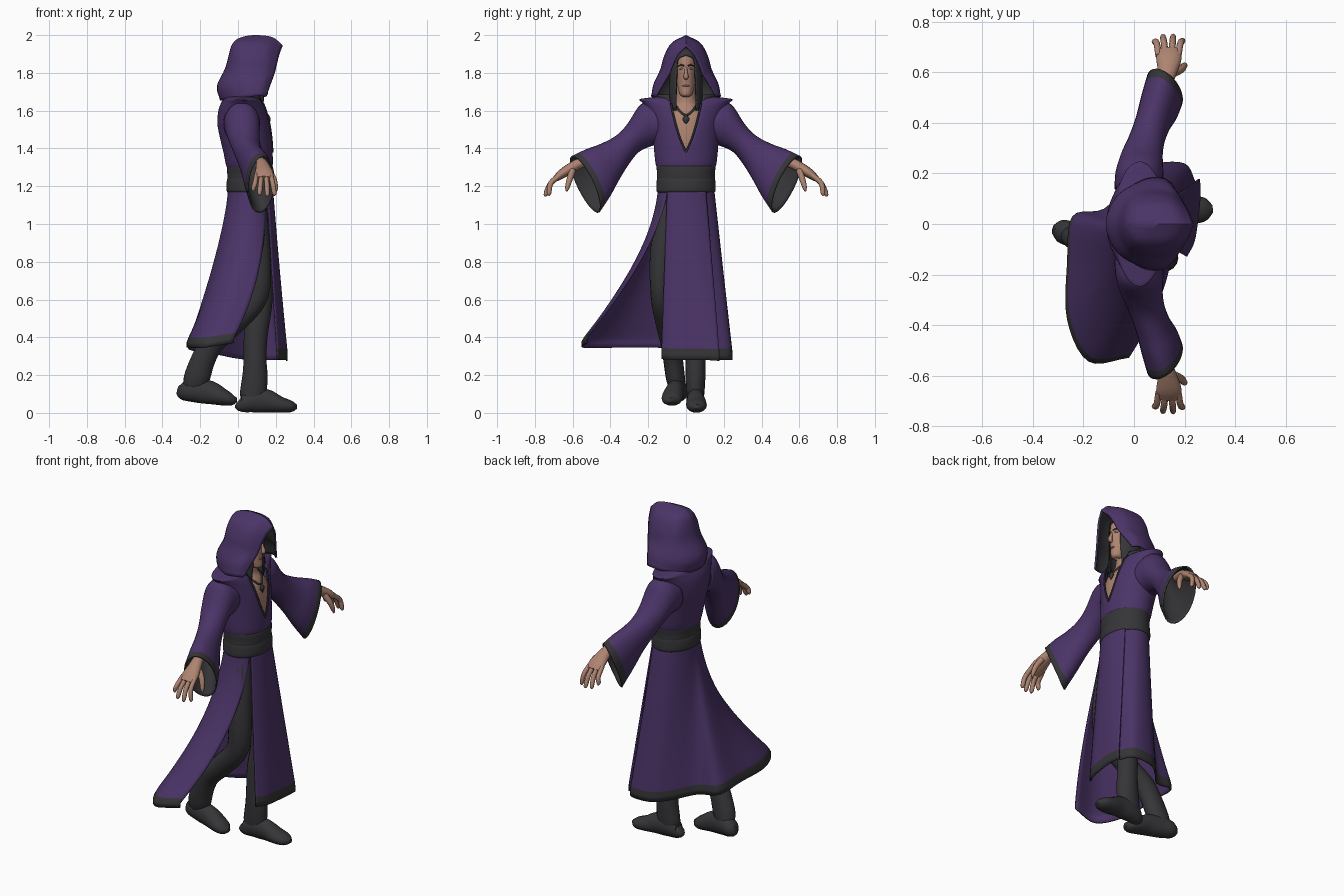
import bpy, bmesh, math
from mathutils import Vector


def material(name, rgb):
    m = bpy.data.materials.new(name)
    m.diffuse_color = (*rgb, 1)
    return m


PURPLE = material("purple cloth", (0.07, 0.034, 0.136))
DARK = material("charcoal cloth", (0.036, 0.036, 0.04))
SKIN = material("skin", (0.42, 0.23, 0.165))
LIPS = material("lips", (0.3, 0.16, 0.115))


def spline(rows, n=4):
    """Catmull-Rom through tuples of any length."""
    rows = [tuple(r) for r in rows]
    first = tuple(2 * a - b for a, b in zip(rows[0], rows[1]))
    last = tuple(2 * a - b for a, b in zip(rows[-1], rows[-2]))
    p = [first] + rows + [last]
    out = []
    for i in range(1, len(p) - 2):
        for k in range(n):
            t = k / n
            out.append(tuple(0.5 * (2 * b + (c - a) * t + (2 * a - 5 * b + 4 * c - d) * t * t
                                    + (3 * b - a - 3 * c + d) * t ** 3)
                             for a, b, c, d in zip(p[i - 1], p[i], p[i + 1], p[i + 2])))
    return out + [rows[-1]]


def grid(name, rows, mats, closed=False, caps=False, thick=0, offset=0, mirror=False,
         trim=2.0, trim_index=1, base_index=0):
    """Skin a list of point rows; rows past the trim fraction get the trim colour."""
    bm = bmesh.new()
    vs = [[bm.verts.new(p) for p in r] for r in rows]
    m = len(rows[0])
    for i in range(len(rows) - 1):
        for j in range(m if closed else m - 1):
            k = (j + 1) % m
            f = bm.faces.new((vs[i][j], vs[i][k], vs[i + 1][k], vs[i + 1][j]))
            f.material_index = trim_index if (i + 0.5) / (len(rows) - 1) > trim else base_index
    if caps:
        bm.faces.new(vs[0][::-1])
        bm.faces.new(vs[-1])
    bmesh.ops.remove_doubles(bm, verts=bm.verts, dist=0.0004)
    if caps:
        bmesh.ops.recalc_face_normals(bm, faces=bm.faces)
    bm.normal_update()
    mid = sum((v.co for v in bm.verts), Vector()) / len(bm.verts)
    if sum(f.normal.dot(f.calc_center_median() - mid) * f.calc_area() for f in bm.faces) < 0:
        bmesh.ops.reverse_faces(bm, faces=bm.faces)
    me = bpy.data.meshes.new(name)
    bm.to_mesh(me)
    bm.free()
    for mat in mats:
        me.materials.append(mat)
    ob = bpy.data.objects.new(name, me)
    bpy.context.collection.objects.link(ob)
    if mirror:
        mod = ob.modifiers.new("mirror", 'MIRROR')
        mod.use_axis = (False, True, False)
    if thick:
        mod = ob.modifiers.new("thickness", 'SOLIDIFY')
        mod.thickness = thick
        mod.material_offset = offset
    return ob


def tube(name, rows, mat, side=(0, 1, 0), n=16, mirror=False):
    """Rows are x, y, z, half-width along side, half-width across it."""
    rows = spline(rows)
    pts = [Vector(r[:3]) for r in rows]
    rings = []
    for i, r in enumerate(rows):
        t = (pts[min(i + 1, len(pts) - 1)] - pts[max(i - 1, 0)]).normalized()
        u = Vector(side)
        u = (u - t * u.dot(t)).normalized()
        v = t.cross(u)
        ring = []
        for k in range(n):
            a = math.tau * k / n
            p = pts[i] + u * r[3] * math.cos(a) + v * r[4] * math.sin(a)
            p.z = max(p.z, 0)
            ring.append(p)
        rings.append(ring)
    return grid(name, rings, [mat], closed=True, caps=True, mirror=mirror)


def shell(name, rows, mats, n=48, **kw):
    """Upright shell; rows are z, centre x, half x, half y, half-width of front opening."""
    rings = []
    for z, cx, hx, hy, v in spline(rows):
        a0 = math.asin(min(1, max(0, v) / hy))
        rings.append([(cx + hx * math.cos(a), hy * math.sin(a), z)
                      for a in (a0 + (math.tau - 2 * a0) * k / n for k in range(n + 1))])
    return grid(name, rings, mats, **kw)


# robe top, open in a V at the chest
top_rows = [(1.28, .062, .11, .145, 0), (1.315, .06, .124, .16, 0), (1.38, .053, .13, .168, 0),
            (1.45, .043, .137, .174, .03), (1.53, .032, .141, .185, .055), (1.6, .026, .13, .208, .072),
            (1.64, .025, .115, .23, .08), (1.66, .022, .1, .247, .085), (1.668, .02, .095, .2, .09),
            (1.678, .015, .09, .13, .09)]
shell("robe_top", top_rows, [PURPLE], thick=.006)
edge = []
for z, cx, hx, hy, v in top_rows[2:7]:
    edge.append((cx + hx * math.sqrt(1 - (v / hy) ** 2), v, z, .005, .005))
tube("neckline_trim", edge, DARK, n=8, mirror=True)

# chest, neck and head
shell("chest_and_neck", [(1.34, .06, .108, .15, 0), (1.45, .045, .124, .155, 0), (1.55, .036, .122, .145, 0),
                         (1.6, .04, .1, .1, 0), (1.64, .055, .062, .062, 0), (1.7, .06, .055, .05, 0),
                         (1.76, .06, .05, .045, 0)], [SKIN])
for ob in [
    shell("head", [(1.672, .135, .012, .012, 0), (1.685, .125, .042, .032, 0), (1.73, .107, .06, .045, 0),
                   (1.78, .092, .08, .052, 0), (1.84, .087, .085, .056, 0), (1.9, .08, .08, .052, 0),
                   (1.93, .08, .04, .03, 0)], [SKIN]),
    tube("nose", [(.166, 0, 1.835, .006, .006), (.177, 0, 1.8, .009, .01), (.182, 0, 1.778, .014, .012),
                  (.17, 0, 1.768, .008, .006)], SKIN, n=10),
    tube("mouth", [(.158, -.02, 1.73, .003, .003), (.167, 0, 1.733, .005, .005),
                   (.158, .02, 1.73, .003, .003)], LIPS, side=(0, 0, 1), n=8),
    tube("brow", [(.171, .01, 1.838, .004, .003), (.165, .027, 1.842, .004, .004),
                  (.15, .042, 1.836, .003, .003)], DARK, side=(0, 0, 1), n=8, mirror=True),
    tube("eye", [(.168, .014, 1.822, .002, .002), (.164, .024, 1.823, .005, .004),
                 (.155, .034, 1.821, .002, .002)], LIPS, side=(0, 0, 1), n=8, mirror=True),
    shell("hair", [(1.6, .08, .08, .085, .055), (1.7, .08, .09, .088, .054), (1.8, .08, .092, .085, .05),
                   (1.87, .08, .092, .072, .045), (1.895, .08, .09, .065, 0), (1.92, .08, .075, .05, 0),
                   (1.935, .08, .02, .02, 0)], [DARK], thick=.008)]:
    ob.location.x = -.01  # face sits back in the hood

# necklace
tube("necklace", [(.05, .062, 1.645, .006, .006), (.122, .045, 1.612, .006, .006),
                  (.148, .02, 1.585, .006, .006), (.157, 0, 1.575, .006, .006)], DARK, side=(0, 0, 1), n=8, mirror=True)
tube("pendant", [(.159, 0, 1.578, .004, .004), (.163, 0, 1.555, .018, .01), (.165, 0, 1.53, .003, .003)], DARK, n=10)

# hood: five arches from the opening to the back, each from hem to crown
arches = [
    [(.15, .163, 1.675), (.177, .118, 1.75), (.195, .09, 1.8), (.207, .07, 1.85), (.22, .045, 1.9), (.237, 0, 1.945)],
    [(.11, .184, 1.68), (.13, .162, 1.75), (.143, .126, 1.81), (.15, .108, 1.88), (.16, .07, 1.95), (.18, 0, 1.99)],
    [(.03, .174, 1.67), (.04, .167, 1.74), (.05, .135, 1.82), (.06, .115, 1.89), (.07, .075, 1.96), (.08, 0, 2.0)],
    [(-.058, .108, 1.655), (-.065, .114, 1.73), (-.027, .102, 1.82), (-.015, .087, 1.9), (0, .057, 1.96), (.01, 0, 1.986)],
    [(-.095, 0, 1.655), (-.112, 0, 1.73), (-.07, 0, 1.82), (-.05, 0, 1.89), (-.036, 0, 1.942), (-.018, 0, 1.968)]]
levels = []
for j in range(6):
    half = [a[j] for a in arches]
    full = half + [(x, -y, z) for x, y, z in half[-2::-1]]
    levels.append([c for p in spline(full) for c in p])
flat = spline(levels)
grid("hood", [[r[k:k + 3] for k in range(0, len(r), 3)] for r in flat], [PURPLE, DARK], thick=.01, offset=1)
shell("hood_lining", [(1.58, .04, .106, .105, .075), (1.64, .035, .114, .14, .083),
                      (1.685, .03, .1, .158, .09)], [DARK], thick=.006)

# bell sleeves: top y, top z, bottom y, bottom z, centre x, half depth, forward turn of opening
sleeve = []
for ty, tz, by, bz, cx, hx, turn in spline([
        (.15, 1.64, .13, 1.42, .02, .098, 0), (.237, 1.635, .185, 1.412, .022, .094, 0),
        (.31, 1.53, .25, 1.38, .032, .082, 0), (.37, 1.468, .3, 1.32, .05, .074, 0),
        (.45, 1.425, .35, 1.24, .075, .07, .01), (.53, 1.395, .4, 1.15, .1, .074, .025),
        (.605, 1.36, .46, 1.06, .122, .072, .04)], 5):
    c = Vector((cx, (ty + by) / 2, (tz + bz) / 2))
    up = Vector((0.0, (ty - by) / 2, (tz - bz) / 2))
    sd = Vector((hx, -turn, turn * .5))
    sleeve.append([c + up * math.cos(a) + sd * math.sin(a) for a in (math.tau * k / 28 for k in range(28))])
grid("sleeve", sleeve, [PURPLE, DARK], closed=True, thick=.008, offset=1, mirror=True, trim=.92)

# hands
tube("palm", [(.115, .5, 1.335, .022, .022), (.125, .56, 1.322, .03, .027), (.133, .61, 1.295, .04, .028),
              (.138, .655, 1.267, .05, .025), (.138, .69, 1.24, .045, .017)], SKIN, side=(1, 0, 0), mirror=True)
for i, (bx, tx, ty, tz) in enumerate([(.098, .082, .725, 1.175), (.124, .115, .743, 1.152),
                                      (.15, .155, .744, 1.146), (.175, .192, .728, 1.15)]):
    tube("finger_%d" % (i + 1), [(bx, .665, 1.26, .013, .014), ((bx + tx) / 2, .715, 1.217, .013, .014),
                                 (tx, ty - .003, tz + .015, .012, .012), (tx, ty, tz, .005, .005)],
         SKIN, side=(1, 0, 0), n=8, mirror=True)
tube("thumb", [(.16, .6, 1.285, .018, .018), (.188, .615, 1.24, .016, .016), (.2, .628, 1.195, .012, .012),
               (.203, .632, 1.172, .004, .004)], SKIN, side=(1, 0, 0), n=8, mirror=True)

# sash: two wrapped folds
shell("sash_upper", [(1.23, .065, .11, .142, 0), (1.235, .065, .12, .152, 0), (1.27, .065, .122, .153, 0),
                     (1.305, .063, .121, .156, 0), (1.312, .062, .11, .145, 0)], [DARK])
shell("sash_lower", [(1.165, .065, .112, .145, 0), (1.175, .065, .125, .156, 0), (1.21, .065, .126, .156, 0),
                     (1.24, .065, .121, .153, 0), (1.25, .065, .11, .143, 0)], [DARK])


# skirt panels: waist angle, hem x, y, z, flare curve, extra curve in x
def panel(name, cols, grow=0):
    cols = spline(cols, 5)
    rows = []
    for i in range(31):
        s = i / 30
        g = min(s / .96, 1)  # the hem band hangs straight
        row = []
        for ang, hx, hy, hz, e, ex in cols:
            a = math.radians(ang)
            tx, ty = .063 + (.116 + grow) * math.cos(a), (.149 + grow) * math.sin(a)
            row.append((tx + (hx - tx) * g ** max(e + ex, .9), ty + (hy - ty) * g ** max(e, .9),
                        1.19 + (hz - 1.19) * s))
        rows.append(row)
    grid(name, rows, [DARK, PURPLE, PURPLE], thick=.008, offset=1, trim=.93, trim_index=0, base_index=1)


panel("skirt_back", [(40, .245, .165, .28, 1, 0), (75, .2, .24, .28, 1, 0), (115, .07, .235, .28, 1.05, 0),
                     (150, -.02, .165, .29, 1.1, 0), (180, -.12, .06, .31, 1.1, 0), (200, -.245, .03, .33, 1.2, 0),
                     (235, -.265, -.15, .345, 1.2, 0), (265, -.265, -.38, .345, 1.4, 0),
                     (292, -.18, -.545, .345, 1.5, .1), (318, -.02, -.53, .37, 1.5, 1)])
panel("skirt_front", [(320, .21, -.13, .285, 1, 0), (340, .24, -.07, .28, 1, 0), (360, .255, .02, .28, 1, 0),
                      (380, .263, .1, .28, 1, 0), (403, .262, .178, .275, 1, 0)], .006)

# legs and boots, striding
tube("left_leg", [(.07, .07, 1.15, .06, .07), (.11, .07, .85, .07, .075), (.118, .062, .6, .055, .065),
                  (.095, .055, .42, .055, .063), (.09, .05, .3, .053, .06), (.09, .05, .2, .053, .066),
                  (.08, .05, .1, .047, .07), (.07, .05, .05, .04, .055)], DARK)
tube("left_boot", [(0, .045, .06, .02, .025), (.02, .045, .05, .04, .046), (.08, .05, .065, .048, .063),
                   (.15, .052, .063, .048, .062), (.22, .055, .044, .055, .044), (.28, .058, .034, .047, .031),
                   (.312, .06, .033, .015, .012)], DARK)
tube("right_leg", [(.07, -.085, 1.15, .062, .075), (.1, -.125, .85, .065, .072), (.095, -.135, .62, .052, .065),
                   (-.03, -.105, .47, .055, .062), (-.135, -.08, .37, .055, .062), (-.185, -.068, .28, .052, .064),
                   (-.22, -.055, .18, .05, .068), (-.245, -.04, .12, .04, .05)], DARK)
tube("right_boot", [(-.318, -.02, .12, .02, .025), (-.29, -.027, .115, .045, .048), (-.23, -.045, .118, .05, .062),
                    (-.15, -.06, .108, .05, .062), (-.08, -.072, .083, .056, .045), (-.035, -.08, .069, .046, .031),
                    (-.006, -.08, .068, .015, .012)], DARK)

# smooth shading with kept edges
for ob in bpy.context.collection.objects:
    ob.select_set(True)
    bpy.context.view_layer.objects.active = ob
bpy.ops.object.shade_smooth_by_angle(angle=math.radians(50))
